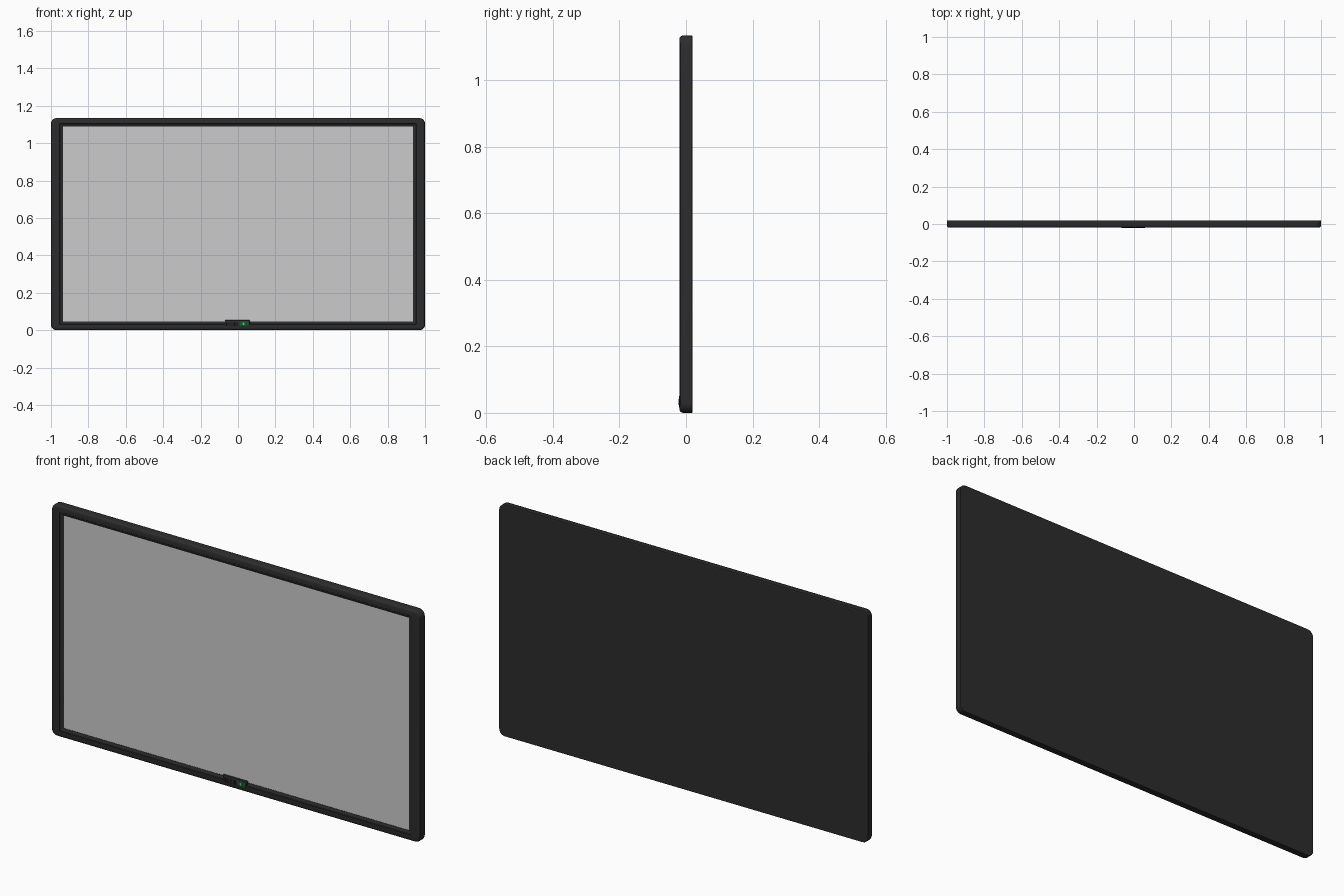
import bpy, bmesh, math
from mathutils import Matrix

if "Cube" in bpy.data.objects:
    bpy.data.objects.remove(bpy.data.objects["Cube"])


def material(name, rgb):
    m = bpy.data.materials.new(name)
    m.diffuse_color = (*rgb, 1)
    m.use_nodes = True
    m.node_tree.nodes["Principled BSDF"].inputs["Base Color"].default_value = m.diffuse_color
    return m


BLACK = material("black plastic", (0.025, 0.025, 0.025))
DARK = material("dark plastic", (0.012, 0.012, 0.012))
GREEN = material("green light", (0.01, 0.09, 0.025))
LIT = material("bright green light", (0.08, 0.6, 0.2))
H = 1.134


def finish(bm, name, mat=None, smooth=True):
    bmesh.ops.recalc_face_normals(bm, faces=bm.faces)
    me = bpy.data.meshes.new(name)
    bm.to_mesh(me)
    bm.free()
    ob = bpy.data.objects.new(name, me)
    bpy.context.collection.objects.link(ob)
    if mat:
        me.materials.append(mat)
    if smooth:
        bpy.context.view_layer.objects.active = ob
        ob.select_set(True)
        bpy.ops.object.shade_smooth_by_angle(angle=math.radians(30))
        ob.select_set(False)
    return ob


def rounded_loop(bm, ix, iz, r, y, seg=5):
    """Ring of vertices: rounded rectangle inset by ix, iz from the outline."""
    x, z0, z1 = 1 - ix, iz, H - iz
    centres = [(x - r, z1 - r), (-x + r, z1 - r), (-x + r, z0 + r), (x - r, z0 + r)]
    ring = []
    for k, (cx, cz) in enumerate(centres):
        for i in range(seg + 1):
            a = math.pi / 2 * (k + i / seg)
            ring.append(bm.verts.new((cx + r * math.cos(a), y, cz + r * math.sin(a))))
    return ring


def box(name, x0, x1, y0, y1, z0, z1, mat, bevel=0.0):
    bm = bmesh.new()
    m = Matrix.Translation(((x0 + x1) / 2, (y0 + y1) / 2, (z0 + z1) / 2))
    m = m @ Matrix.Diagonal((x1 - x0, y1 - y0, z1 - z0, 1))
    bmesh.ops.create_cube(bm, size=1, matrix=m)
    if bevel:
        bmesh.ops.bevel(bm, geom=bm.edges[:], offset=bevel, segments=2,
                        affect='EDGES', profile=0.5)
    return finish(bm, name, mat)


# casing: back plate, side walls, rounded front rim and stepped bezel
bm = bmesh.new()
profile = [  # inset x, inset z, corner radius, y
    (0.003, 0.003, 0.027, 0.020),
    (0.000, 0.000, 0.030, 0.018),
    (0.000, 0.000, 0.030, -0.010),
    (0.003, 0.003, 0.028, -0.016),
    (0.008, 0.007, 0.025, -0.019),
    (0.015, 0.012, 0.020, -0.020),
    (0.046, 0.030, 0.006, -0.020),
    (0.048, 0.032, 0.004, -0.017),
    (0.064, 0.046, 0.0005, -0.012),
    (0.064, 0.046, 0.0005, -0.008),
]
rings = [rounded_loop(bm, *p) for p in profile]
for a, b in zip(rings, rings[1:]):
    for i in range(len(a)):
        j = (i + 1) % len(a)
        bm.faces.new((a[i], a[j], b[j], b[i]))
bm.faces.new(rings[0])
finish(bm, "casing", BLACK)

# screen
box("screen", -0.937, 0.937, -0.0105, -0.006, 0.045, H - 0.045, None)

# control panel on the lower bezel
box("control_panel", -0.07, 0.063, -0.0205, -0.008, 0.013, 0.054, BLACK, 0.004)
for i in range(4):
    x = -0.063 + i * 0.017
    box("control_button", x, x + 0.012, -0.0225, -0.018, 0.024, 0.042, DARK, 0.0015)
box("indicator_window", 0.008, 0.057, -0.0213, -0.018, 0.021, 0.046, GREEN, 0.001)

# round power light
bm = bmesh.new()
m = Matrix.Translation((0.03, -0.021, 0.034)) @ Matrix.Rotation(math.pi / 2, 4, 'X')
bmesh.ops.create_cone(bm, cap_ends=True, segments=20, radius1=0.006, radius2=0.006,
                      depth=0.003, matrix=m)
finish(bm, "power_light", LIT)
